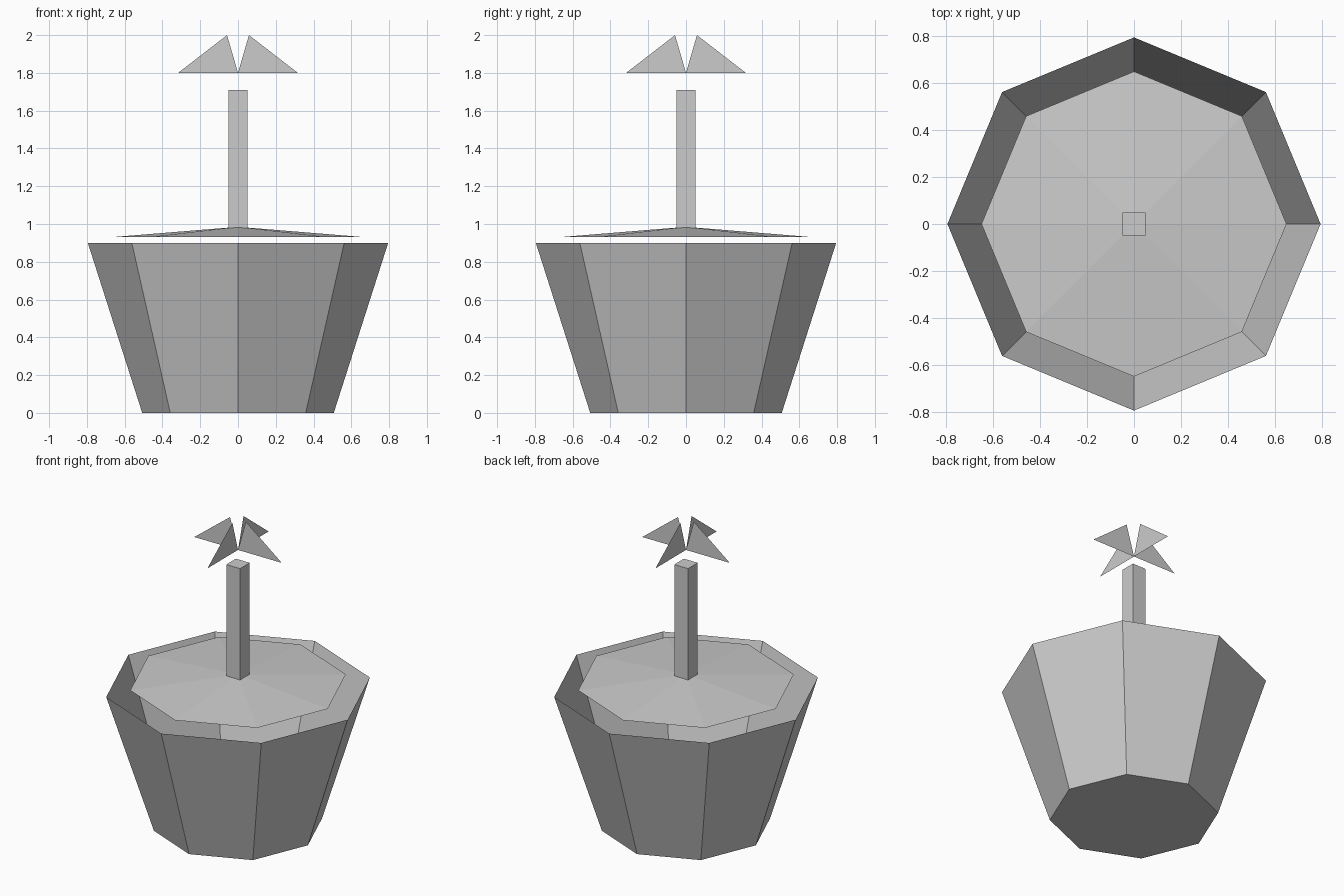
import bpy, bmesh, math
from mathutils import Vector

if "Cube" in bpy.data.objects:
    bpy.data.objects.remove(bpy.data.objects["Cube"])


def make_object(name, bm):
    bmesh.ops.recalc_face_normals(bm, faces=bm.faces)
    mesh = bpy.data.meshes.new(name)
    bm.to_mesh(mesh)
    bm.free()
    obj = bpy.data.objects.new(name, mesh)
    bpy.context.collection.objects.link(obj)
    return obj


def ring(bm, radius, z, sides=8):
    return [bm.verts.new((radius * math.cos(math.tau * i / sides),
                          radius * math.sin(math.tau * i / sides), z))
            for i in range(sides)]


# Pot: open, thin-walled octagonal bucket with a floor
bm = bmesh.new()
low, high = ring(bm, 0.507, 0), ring(bm, 0.795, 0.9)
bm.faces.new(low[::-1])
for i in range(8):
    j = (i + 1) % 8
    bm.faces.new((low[i], low[j], high[j], high[i]))
make_object("pot", bm)

# Soil: shallow octagonal mound sitting just above the rim
bm = bmesh.new()
edge = ring(bm, 0.65, 0.932)
peak = bm.verts.new((0, 0, 0.985))
for i in range(8):
    bm.faces.new((edge[i], edge[(i + 1) % 8], peak))
soil = make_object("soil", bm)
for p in soil.data.polygons:
    if p.normal.z < 0:
        p.flip()

# Stem: square post
bm = bmesh.new()
bmesh.ops.create_cube(bm, size=1)
bmesh.ops.scale(bm, vec=(0.1, 0.1, 0.73), verts=bm.verts)
bmesh.ops.translate(bm, vec=(0, 0, 0.98 + 0.365), verts=bm.verts)
make_object("stem", bm)

# Leaves: four upright flat triangles around the axis
for k in range(4):
    bm = bmesh.new()
    a = k * math.pi / 2
    out = Vector((math.cos(a), math.sin(a), 0))
    bm.faces.new([bm.verts.new(out * r + Vector((0, 0, z)))
                  for r, z in ((0, 1.8), (0.317, 1.8), (0.058, 2.0))])
    make_object(f"leaf_{k + 1}", bm)
